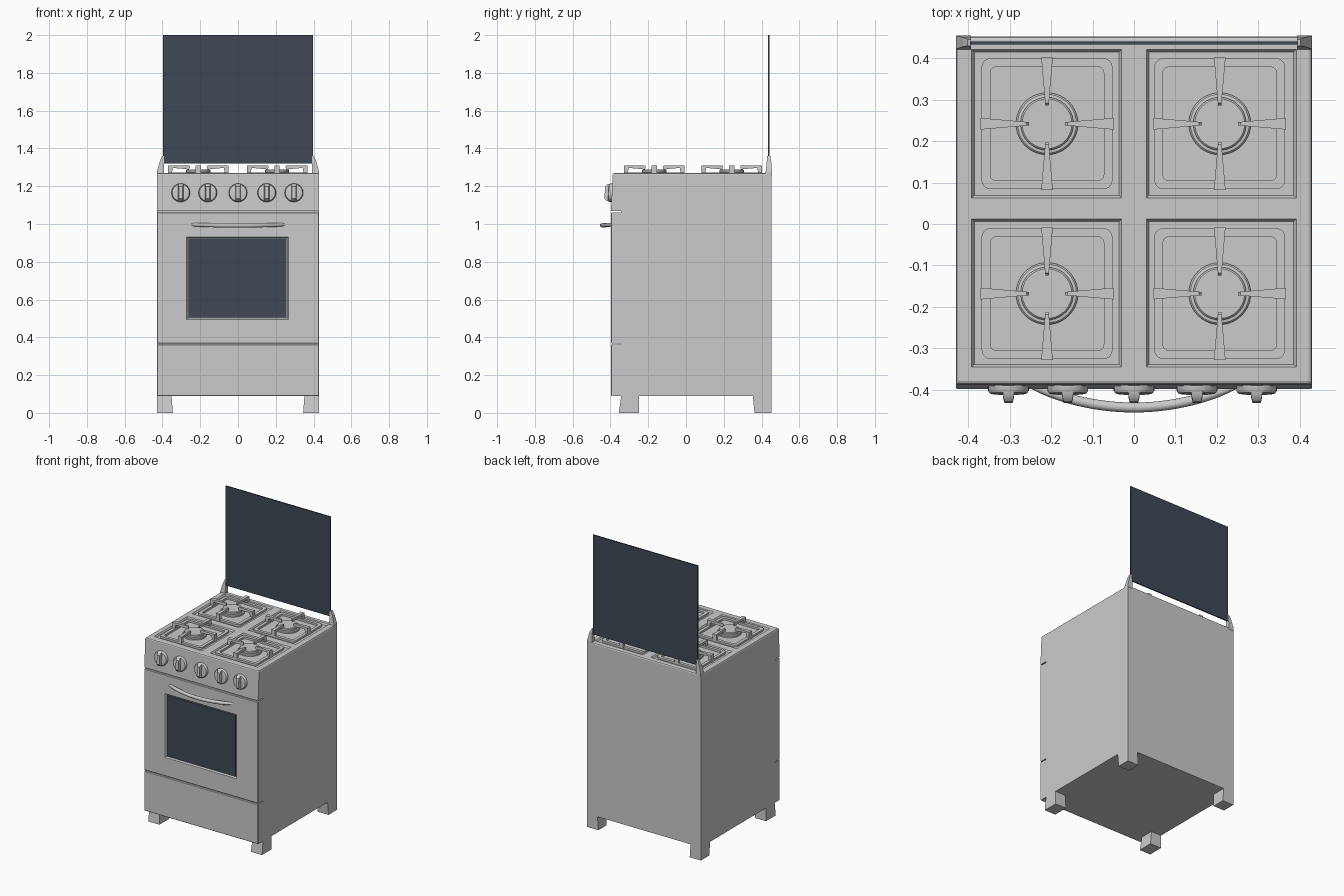
import bpy, bmesh, math
from mathutils import Matrix, Vector

if "Cube" in bpy.data.objects:
    bpy.data.objects.remove(bpy.data.objects["Cube"])

glass = bpy.data.materials.new("dark_glass")
glass.diffuse_color = (0.05, 0.065, 0.09, 1)
glass.use_nodes = True
glass.node_tree.nodes["Principled BSDF"].inputs["Base Color"].default_value = glass.diffuse_color


def finish(name, bm, mat=None, smooth=False, recalc=True):
    if recalc:
        bmesh.ops.recalc_face_normals(bm, faces=bm.faces)
    me = bpy.data.meshes.new(name)
    bm.to_mesh(me)
    bm.free()
    ob = bpy.data.objects.new(name, me)
    bpy.context.collection.objects.link(ob)
    if mat:
        me.materials.append(mat)
    if smooth:
        bpy.ops.object.select_all(action='DESELECT')
        ob.select_set(True)
        bpy.context.view_layer.objects.active = ob
        bpy.ops.object.shade_smooth_by_angle(angle=math.radians(35))
    return ob


def loft(bm, loops, caps=True, closed=False):
    """Join equal-length point loops with quads."""
    rings = [[bm.verts.new(p) for p in lp] for lp in loops]
    n = len(rings[0])
    pairs = list(zip(rings, rings[1:])) + ([(rings[-1], rings[0])] if closed else [])
    for a, b in pairs:
        for i in range(n):
            bm.faces.new((a[i], a[(i + 1) % n], b[(i + 1) % n], b[i]))
    if caps and not closed:
        bm.faces.new(rings[0])
        bm.faces.new(rings[-1])


def rect(x0, x1, y0, y1, z):
    return [(x0, y0, z), (x1, y0, z), (x1, y1, z), (x0, y1, z)]


def box(name, x0, x1, y0, y1, z0, z1, mat=None):
    bm = bmesh.new()
    loft(bm, [rect(x0, x1, y0, y1, z0), rect(x0, x1, y0, y1, z1)])
    return finish(name, bm, mat)


def lathe(bm, profile, n=40, mat=Matrix()):
    loft(bm, [[mat @ Vector((r * math.cos(i * math.tau / n), r * math.sin(i * math.tau / n), z))
               for i in range(n)] for r, z in profile])


def plate(name, us, vs, holes, inset, depth, skirts, mat=Matrix()):
    """Flat gridded plate facing +z, sunken cells, edge skirts of (outset, drop)."""
    bm = bmesh.new()
    g = [[bm.verts.new((u, v, 0)) for v in vs] for u in us]
    f = {(i, j): bm.faces.new((g[i][j], g[i + 1][j], g[i + 1][j + 1], g[i][j + 1]))
         for i in range(len(us) - 1) for j in range(len(vs) - 1)}
    cu, cv = (us[0] + us[-1]) / 2, (vs[0] + vs[-1]) / 2
    edges = [e for e in bm.edges if e.is_boundary]
    for out, drop in skirts:
        new = bmesh.ops.extrude_edge_only(bm, edges=edges)['geom']
        for v in (q for q in new if isinstance(q, bmesh.types.BMVert)):
            for k, c, arr in ((0, cu, us), (1, cv, vs)):
                if abs(abs(v.co[k] - c) - (arr[-1] - arr[0]) / 2) < 0.02 and \
                        abs(v.co[k] - c) > (arr[-1] - arr[0]) / 2 - 1e-4:
                    v.co[k] += math.copysign(out, v.co[k] - c)
            v.co.z -= drop
        edges = [q for q in new if isinstance(q, bmesh.types.BMEdge)]
    bmesh.ops.contextual_create(bm, geom=edges)
    bmesh.ops.recalc_face_normals(bm, faces=bm.faces)
    if holes:
        bmesh.ops.inset_individual(bm, faces=[f[h] for h in holes], thickness=inset, depth=-depth)
    bm.transform(mat)
    return finish(name, bm)


# Body with overhanging, slightly sloped control panel
bm = bmesh.new()
prof = [(-0.345, 0.09), (0.453, 0.09), (0.453, 1.252), (-0.388, 1.252), (-0.397, 1.068), (-0.345, 1.068)]
loft(bm, [[(x, y, z) for y, z in prof] for x in (-0.43, 0.43)])
finish("body", bm)

# Cooktop with four shallow wells and rounded rim
plate("cooktop", [-0.421, -0.392, -0.03, 0.03, 0.392, 0.421],
      [-0.379, -0.345, 0.012, 0.063, 0.421, 0.444],
      [(1, 1), (1, 3), (3, 1), (3, 3)], 0.009, 0.01,
      [(0.006, 0.003), (0.003, 0.006), (0.0, 0.0095)], Matrix.Translation((0, 0, 1.27)))

# Oven door, its window and the drawer below
front = Matrix.Translation((0, -0.398, 0)) @ Matrix.Rotation(math.pi / 2, 4, 'X')
rim = [(0.003, 0.003), (0, 0.05)]
plate("oven_door", [-0.427, -0.272, 0.268, 0.427], [0.371, 0.495, 0.932, 1.057],
      [(1, 1)], 0.01, 0.008, rim, front)
box("oven_window", -0.262, 0.258, -0.394, -0.388, 0.505, 0.922, glass)
plate("drawer", [-0.427, 0.427], [0.093, 0.359], [], 0, 0, rim, front)

# Bowed door handle
cu = bpy.data.curves.new("door_handle", 'CURVE')
cu.dimensions = '3D'
cu.bevel_depth = 0.012
cu.bevel_resolution = 3
cu.use_fill_caps = True
sp = cu.splines.new('POLY')
N = 24
sp.points.add(N)
for i, p in enumerate(sp.points):
    s = 2 * i / N - 1
    p.co = (0.247 * s, -0.39 - 0.053 * (1 - s * s), 0.993 + 0.004 * s * s, 1)
    p.radius = 1 - 0.35 * s ** 6
handle = bpy.data.objects.new("door_handle", cu)
bpy.context.collection.objects.link(handle)
bpy.context.view_layer.objects.active = handle
handle.select_set(True)
bpy.ops.object.convert(target='MESH')
bpy.ops.object.shade_smooth_by_angle(angle=math.radians(40))

# Control knobs: stepped disc with a grip bar, tilted with the panel
for k, x in enumerate((-0.303, -0.16, 0.0, 0.152, 0.296)):
    bm = bmesh.new()
    m = Matrix.Translation((x, -0.391, 1.165)) @ Matrix.Rotation(math.radians(87), 4, 'X')
    lathe(bm, [(0.049, -0.004), (0.049, 0.012), (0.045, 0.018), (0.036, 0.02)], 32, m)
    loft(bm, [[m @ Vector(p) for p in rect(-w, w, -h, h, z)]
              for w, h, z in ((0.014, 0.046, 0.016), (0.013, 0.044, 0.027), (0.010, 0.032, 0.039))])
    finish(f"knob_{k + 1}", bm, smooth=True)


def rounded_square(half, r, z, n=5):
    pts = []
    for q in range(4):
        cx, cy = [(1, 1), (-1, 1), (-1, -1), (1, -1)][q]
        for i in range(n + 1):
            a = (q + i / n) * math.pi / 2
            pts.append((cx * (half - r) + r * math.cos(a), cy * (half - r) + r * math.sin(a), z))
    return pts


# Burners and their pan supports
for bx, name_x in ((-0.21, "left"), (0.207, "right")):
    for by, name_y in ((-0.168, "front"), (0.242, "rear")):
        at = Matrix.Translation((bx, by, 0))
        bm = bmesh.new()
        lathe(bm, [(0.075, 1.258), (0.075, 1.269), (0.071, 1.273), (0.064, 1.274),
                   (0.064, 1.285), (0.06, 1.289)], 40, at)
        finish(f"burner_{name_y}_{name_x}", bm, smooth=True)

        bm = bmesh.new()
        loft(bm, [rounded_square(0.158, 0.022, 1.258), rounded_square(0.158, 0.022, 1.273),
                  rounded_square(0.137, 0.014, 1.273), rounded_square(0.137, 0.014, 1.258)], closed=True)
        arm = [(0.16, 1.26), (0.16, 1.311), (0.05, 1.311), (0.044, 1.304), (0.05, 1.289),
               (0.135, 1.297), (0.142, 1.26)]
        for q in range(4):
            rot = Matrix.Rotation(q * math.pi / 2, 4, 'Z')
            loft(bm, [[rot @ Vector((r, s * (0.004 + 0.01 * (r - 0.044) / 0.116), z))
                       for r, z in arm] for s in (-1, 1)])
        bm.transform(at)
        finish(f"pan_support_{name_y}_{name_x}", bm)

# Glass lid and its tapered corner hinges
box("glass_lid", -0.396, 0.396, 0.433, 0.441, 1.32, 2.0, glass)
for s, side in ((-1, "left"), (1, "right")):
    bm = bmesh.new()
    loft(bm, [rect(s * a, s * b, y0, y1, z) for a, b, y0, y1, z in
              ((0.393, 0.43, 0.421, 0.455, 1.255), (0.393, 0.43, 0.422, 0.455, 1.275),
               (0.393, 0.413, 0.428, 0.451, 1.335), (0.393, 0.402, 0.430, 0.446, 1.36))])
    finish(f"lid_hinge_{side}", bm)
    # Feet, slightly splayed toward the bottom
    for part, top, bot in (("front", (-0.343, -0.25), (-0.355, -0.25)),
                           ("rear", (0.353, 0.453), (0.363, 0.453))):
        bm = bmesh.new()
        loft(bm, [rect(s * 0.345, s * 0.43, *bot, 0), rect(s * 0.352, s * 0.43, *top, 0.092)])
        finish(f"{part}_foot_{side}", bm)
